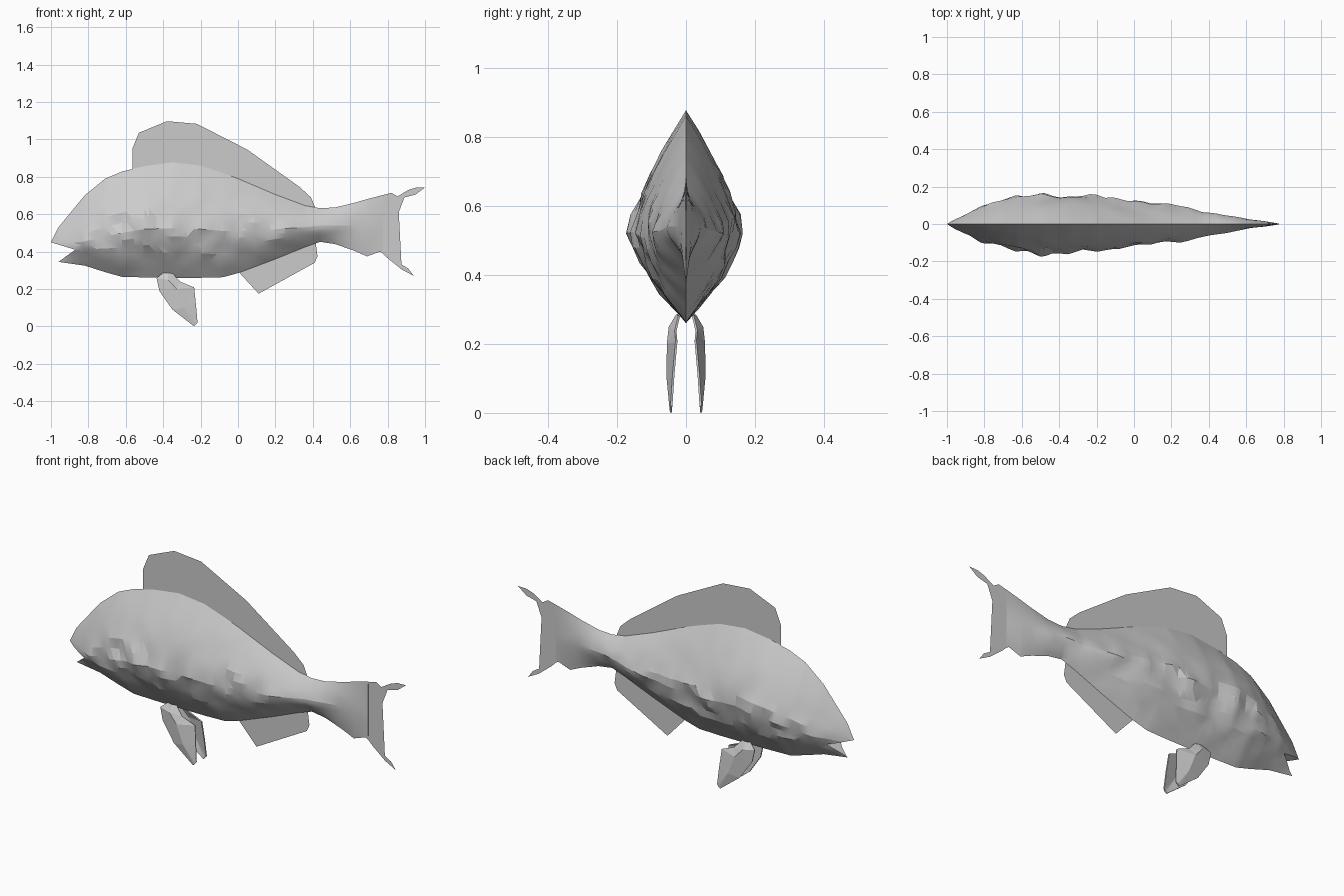
import bpy
import bmesh
import math
from mathutils import Vector, noise

cube = bpy.data.objects.get("Cube")
if cube:
    bpy.data.objects.remove(cube, do_unlink=True)

# One plain grey for the whole fish
GREY = (0.6, 0.6, 0.6, 1.0)
grey = bpy.data.materials.new("plain grey")
grey.diffuse_color = GREY
grey.use_nodes = True
grey.node_tree.nodes["Principled BSDF"].inputs["Base Color"].default_value = GREY


def make_object(name, bm):
    """Turn a bmesh into a linked, coloured object and make it active."""
    mesh = bpy.data.meshes.new(name)
    bm.to_mesh(mesh)
    bm.free()
    mesh.materials.append(grey)
    obj = bpy.data.objects.new(name, mesh)
    bpy.context.collection.objects.link(obj)
    bpy.ops.object.select_all(action='DESELECT')
    obj.select_set(True)
    bpy.context.view_layer.objects.active = obj
    return obj


def sheet(name, outline):
    """Thin flat fin on the centre plane, from an (x, z) outline."""
    bm = bmesh.new()
    face = bm.faces.new([bm.verts.new((x, 0, z)) for x, z in outline])
    bmesh.ops.triangulate(bm, faces=[face])
    return make_object(name, bm)


def interpolate(stations, x):
    """Linear blend between neighbouring body stations."""
    for a, b in zip(stations, stations[1:]):
        if x <= b[0]:
            t = (x - a[0]) / (b[0] - a[0])
            return [p + (q - p) * t for p, q in zip(a, b)]
    return list(stations[-1])


# Body stations: x, back height, widest height, belly height, half width
stations = [
    (-1.0, .45, .43, .34, .004),
    (-.96, .53, .435, .345, .024),
    (-.82, .70, .455, .325, .09),
    (-.71, .79, .48, .29, .132),
    (-.62, .828, .50, .265, .15),
    (-.5, .857, .52, .262, .158),
    (-.35, .877, .525, .26, .153),
    (-.2, .86, .52, .26, .145),
    (-.08, .82, .51, .263, .134),
    (.0, .79, .51, .285, .125),
    (.2, .705, .52, .36, .1),
    (.36, .645, .53, .425, .068),
    (.44, .632, .54, .452, .055),
    (.52, .636, .54, .44, .042),
    (.62, .66, .54, .405, .026),
    (.69, .68, .53, .375, .015),
    (.775, .70, .53, .405, .002),
]


def body():
    bm = bmesh.new()
    columns, half = 44, 6
    # Section parameter runs from the back (+1) to the belly (-1)
    steps = [1 - i / half for i in range(2 * half + 1)]
    loop = [(s, 1) for s in steps] + [(s, -1) for s in reversed(steps[1:-1])]
    start, end = stations[0][0], stations[-1][0]
    places = {start + (end - start) * i / columns for i in range(columns + 1)}
    places |= {s[0] for s in stations}
    rings = []
    for x in sorted(places):
        _, top, mid, low, width = interpolate(stations, x)
        ring = []
        for s, side in loop:
            z = mid + s * (top - mid if s > 0 else mid - low)
            y = side * width * (1 - abs(s) ** 1.5)
            # Uneven modelled surface, rougher below the widest line
            rough = .08 if s > .2 else .2
            y *= 1 + rough * noise.noise(Vector((x * 9, y * 20, z * 11)))
            ring.append(bm.verts.new((x, y, z)))
        rings.append(ring)
    count = len(loop)
    for a, b in zip(rings, rings[1:]):
        for i in range(count):
            j = (i + 1) % count
            bm.faces.new((a[i], a[j], b[j], b[i]))
    bm.faces.new(rings[0])
    bm.faces.new(rings[-1])
    bmesh.ops.triangulate(bm, faces=bm.faces[:])
    bmesh.ops.recalc_face_normals(bm, faces=bm.faces[:])
    return make_object("body", bm)


def mouth_cutter():
    """Wedge that opens the mouth between snout and lower jaw."""
    bm = bmesh.new()
    wedge = [(-1.1, .48), (-.87, .41), (-.96, .345), (-1.1, .243)]
    face = bm.faces.new([bm.verts.new((x, -.3, z)) for x, z in wedge])
    grown = bmesh.ops.extrude_face_region(bm, geom=[face])["geom"]
    moved = [g for g in grown if isinstance(g, bmesh.types.BMVert)]
    bmesh.ops.translate(bm, verts=moved, vec=(0, .6, 0))
    bmesh.ops.recalc_face_normals(bm, faces=bm.faces[:])
    return make_object("mouth_cutter", bm)


# Body with open mouth
cutter = mouth_cutter()
cutter.hide_render = True
fish_body = body()
cut = fish_body.modifiers.new("mouth", 'BOOLEAN')
cut.operation = 'DIFFERENCE'
cut.solver = 'EXACT'
cut.object = cutter
bpy.ops.object.modifier_apply(modifier=cut.name)
bpy.data.objects.remove(cutter, do_unlink=True)
bpy.ops.object.shade_smooth_by_angle(angle=math.radians(16))

# Dorsal fin, tucked into the back
sheet("dorsal_fin", [
    (-.565, .80), (-.565, .95), (-.53, 1.035), (-.38, 1.097), (-.22, 1.083),
    (.05, .945), (.33, .745), (.39, .69), (.415, .63), (.35, .6), (-.3, .8)])

# Anal fin, tucked into the belly
sheet("anal_fin", [
    (0, .295), (.11, .175), (.41, .34), (.425, .375), (.415, .45),
    (.3, .45), (.05, .35)])

# Ragged forked tail
sheet("tail_fin", [
    (.6, .652), (.7, .683), (.82, .714), (.853, .695), (.91, .729),
    (.95, .742), (1, .743), (.95, .705), (.89, .69), (.858, .64),
    (.79, .572), (.79, .54), (.82, .53), (.82, .497), (.783, .5),
    (.77, .465), (.8, .41), (.874, .33), (.91, .31), (.94, .27),
    (.874, .305), (.8, .365), (.775, .39), (.746, .408), (.69, .374),
    (.6, .415)])


# Pelvic fins: a leading edge, a raised middle and a trailing edge per row
def pelvic_fin(name, side):
    rows = [(-.40, -.35, .285, .282, .022),
            (-.435, -.31, .258, .238, .036),
            (-.42, -.235, .19, .208, .036),
            (-.35, -.225, .09, .11, .042),
            (-.235, -.217, .001, .02, .043)]
    bm = bmesh.new()
    grid = []
    for front, back, z_front, z_back, y in rows:
        bulge = .3 * (back - front) * .3
        middle = ((front + back) / 2, y + bulge, (z_front + z_back) / 2)
        line = [(front, y, z_front), middle, (back, y - bulge / 2, z_back)]
        grid.append([bm.verts.new((p[0], side * p[1], p[2])) for p in line])
    for a, b in zip(grid, grid[1:]):
        for i in range(2):
            bm.faces.new((a[i], a[i + 1], b[i + 1], b[i]))
    bmesh.ops.triangulate(bm, faces=bm.faces[:])
    bmesh.ops.recalc_face_normals(bm, faces=bm.faces[:])
    fin = make_object(name, bm)
    plate = fin.modifiers.new("thickness", 'SOLIDIFY')
    plate.thickness = .006
    plate.offset = 0


pelvic_fin("left_side_pelvic_fin", 1)
pelvic_fin("right_side_pelvic_fin", -1)
